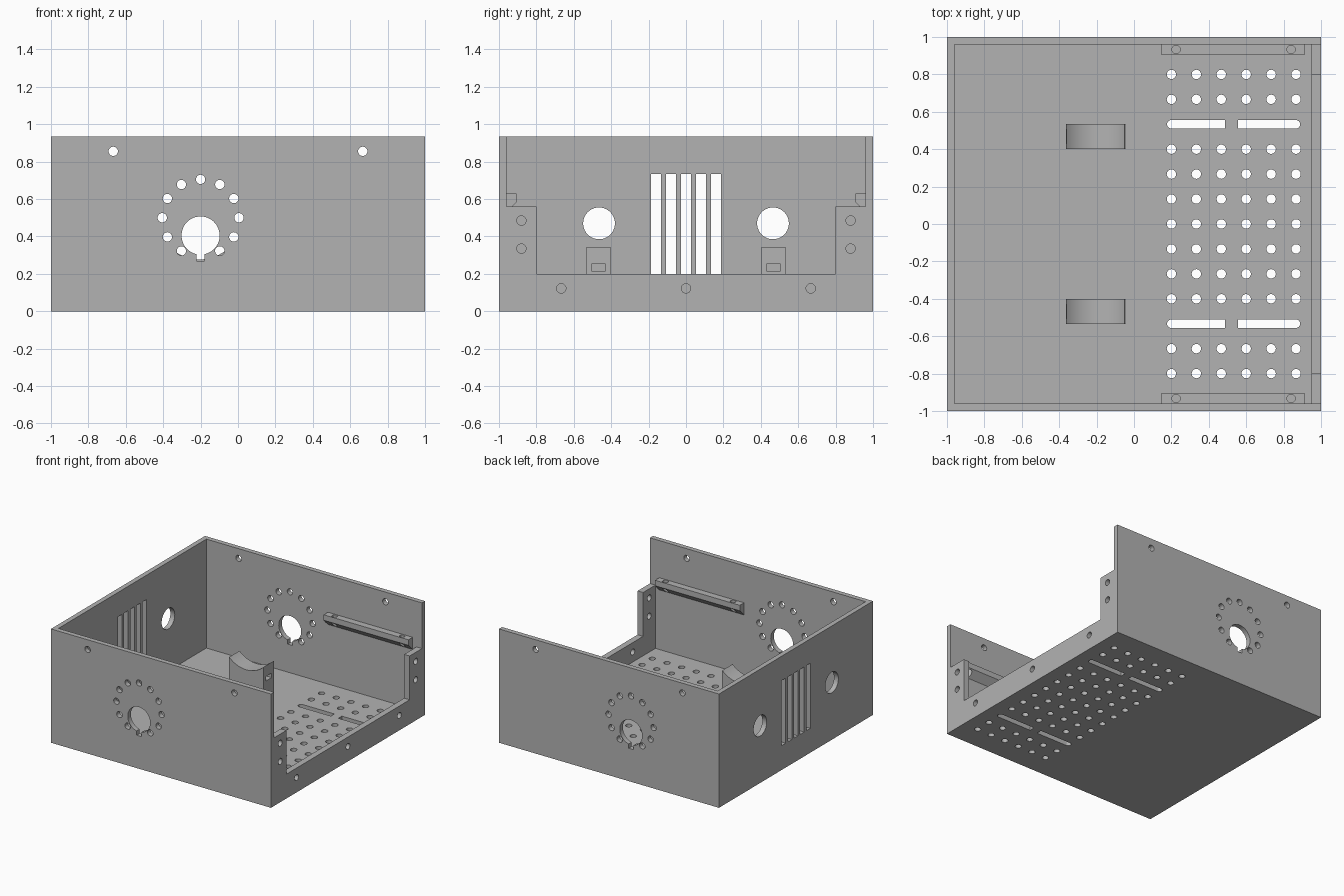
import bpy, bmesh
from math import sin, cos, pi, radians

if "Cube" in bpy.data.objects:
    bpy.data.objects.remove(bpy.data.objects["Cube"])

GREY = bpy.data.materials.new("plain grey")
GREY.use_nodes = True
COLOUR = (0.45, 0.45, 0.45, 1)
GREY.diffuse_color = COLOUR
GREY.node_tree.nodes["Principled BSDF"].inputs["Base Color"].default_value = COLOUR

HEIGHT, WALL, LIP = 0.935, 0.04, 0.05
INNER = 1 - WALL


def arc(u, v, r, start=0, end=360, steps=32):
    """Points on an arc; a full circle leaves out the repeated end point."""
    n = steps if end - start == 360 else steps + 1
    angles = [radians(start + (end - start) * i / steps) for i in range(n)]
    return [(u + r * cos(a), v + r * sin(a)) for a in angles]


def rect(u0, u1, v0, v1):
    return [(u0, v0), (u1, v0), (u1, v1), (u0, v1)]


def prism(bm, outline, axis, lo, hi):
    """Extrude a 2D outline along x (y,z), y (x,z) or z (x,y)."""
    place = {"x": lambda u, v, w: (w, u, v),
             "y": lambda u, v, w: (u, w, v),
             "z": lambda u, v, w: (u, v, w)}[axis]
    a = [bm.verts.new(place(u, v, lo)) for u, v in outline]
    b = [bm.verts.new(place(u, v, hi)) for u, v in outline]
    faces = [bm.faces.new(a), bm.faces.new(b[::-1])]
    for i in range(len(a)):
        j = (i + 1) % len(a)
        faces.append(bm.faces.new((a[j], a[i], b[i], b[j])))
    bmesh.ops.recalc_face_normals(bm, faces=faces)


def build(name, prisms):
    bm = bmesh.new()
    for p in prisms:
        prism(bm, *p)
    mesh = bpy.data.meshes.new(name)
    bm.to_mesh(mesh)
    bm.free()
    mesh.materials.append(GREY)
    obj = bpy.data.objects.new(name, mesh)
    bpy.context.collection.objects.link(obj)
    return obj


def activate(obj):
    bpy.ops.object.select_all(action="DESELECT")
    obj.select_set(True)
    bpy.context.view_layer.objects.active = obj


def cut(obj, prisms):
    cutter = build("cutter", prisms)
    cutter.hide_render = True
    mod = obj.modifiers.new("cut", "BOOLEAN")
    mod.operation, mod.solver, mod.object = "DIFFERENCE", "EXACT", cutter
    activate(obj)
    bpy.ops.object.modifier_apply(modifier=mod.name)
    bpy.data.objects.remove(cutter)


def finish(obj):
    activate(obj)
    bpy.ops.object.shade_smooth_by_angle(angle=radians(30))


# Open-topped case with a stepped opening in the +x end
case = build("case", [(rect(-1, 1, -1, 1), "z", 0, HEIGHT)])
cut(case, [(rect(-INNER, 1 - LIP, -INNER, INNER), "z", WALL, 1.1)])
half = [(0.8, 0.2), (0.8, 0.56), (INNER, 0.56), (INNER, 1.1)]
opening = half + [(-y, z) for y, z in reversed(half)]
cut(case, [(opening, "x", 0.9, 1.1)])

# Front and back walls: keyed shaft hole, ring of holes, lid screws
SHAFT = -0.2
keyhole = arc(SHAFT, 0.405, 0.102, -78, 258, 40) + [(SHAFT - 0.021, 0.27), (SHAFT + 0.021, 0.27)]
holes = []
for lo, hi in ((-1.1, -0.9), (0.9, 1.1)):
    holes.append((keyhole, "y", lo, hi))
    for k in range(12):
        if k != 9:
            a = k * pi / 6
            holes.append((arc(SHAFT + 0.205 * cos(a), 0.5 + 0.205 * sin(a), 0.025, steps=24), "y", lo, hi))
    for x in (-0.667, 0.667):
        holes.append((arc(x, 0.855, 0.025, steps=24), "y", lo, hi))

# Left-over end wall: vent slots and two round ports
for i in range(-2, 3):
    holes.append((rect(i * 0.08 - 0.026, i * 0.08 + 0.026, 0.2, 0.735), "x", -1.1, -0.9))
for y in (-0.465, 0.465):
    holes.append((arc(y, 0.47, 0.085, steps=40), "x", -1.1, -0.9))

# Screw holes in the lip and flanges of the open end
screws = [(y, 0.122) for y in (-0.667, 0, 0.667)]
screws += [(s * 0.88, z) for s in (-1, 1) for z in (0.335, 0.485)]
for y, z in screws:
    holes.append((arc(y, z, 0.025, steps=24), "x", 0.9, 1.1))

# Floor: grid of round holes, with long slots replacing two rows
for row in range(-6, 7):
    y = row * 0.1333
    if abs(row) == 4:
        left = arc(0.2, y, 0.023, 90, 270, 12) + [(0.487, y - 0.023), (0.487, y + 0.023)]
        right = arc(0.865, y, 0.023, -90, 90, 12) + [(0.555, y + 0.023), (0.555, y - 0.023)]
        holes += [(left, "z", -0.1, 0.1), (right, "z", -0.1, 0.1)]
    else:
        for col in range(6):
            holes.append((arc(0.2 + col * 0.1333, y, 0.025, steps=24), "z", -0.1, 0.1))
cut(case, holes)
finish(case)

for side, s in (("front", -1), ("back", 1)):
    # Mounting rail with a sloped underside
    profile = [(s * 0.97, 0.63), (s * 0.905, 0.63), (s * 0.905, 0.585), (s * INNER, 0.53), (s * 0.97, 0.53)]
    rail = build(side + "_rail", [(profile, "x", 0.145, 0.915)])
    cut(rail, [(arc(x, s * 0.933, 0.022, steps=24), "z", 0.4, 0.8) for x in (0.225, 0.84)])
    finish(rail)

    # Curved cradle with a strap slot
    y = s * 0.4675
    curve = arc(SHAFT - 0.005, 0.5, 0.223, 225.8, 314.2, 24)
    base = [(SHAFT + 0.155, 0.03), (SHAFT - 0.165, 0.03)]
    cradle = build(side + "_cradle", [(curve + base, "y", y - 0.0675, y + 0.0675)])
    cut(cradle, [(rect(y - 0.0375, y + 0.0375, 0.215, 0.252), "x", -0.5, 0.1)])
    finish(cradle)
